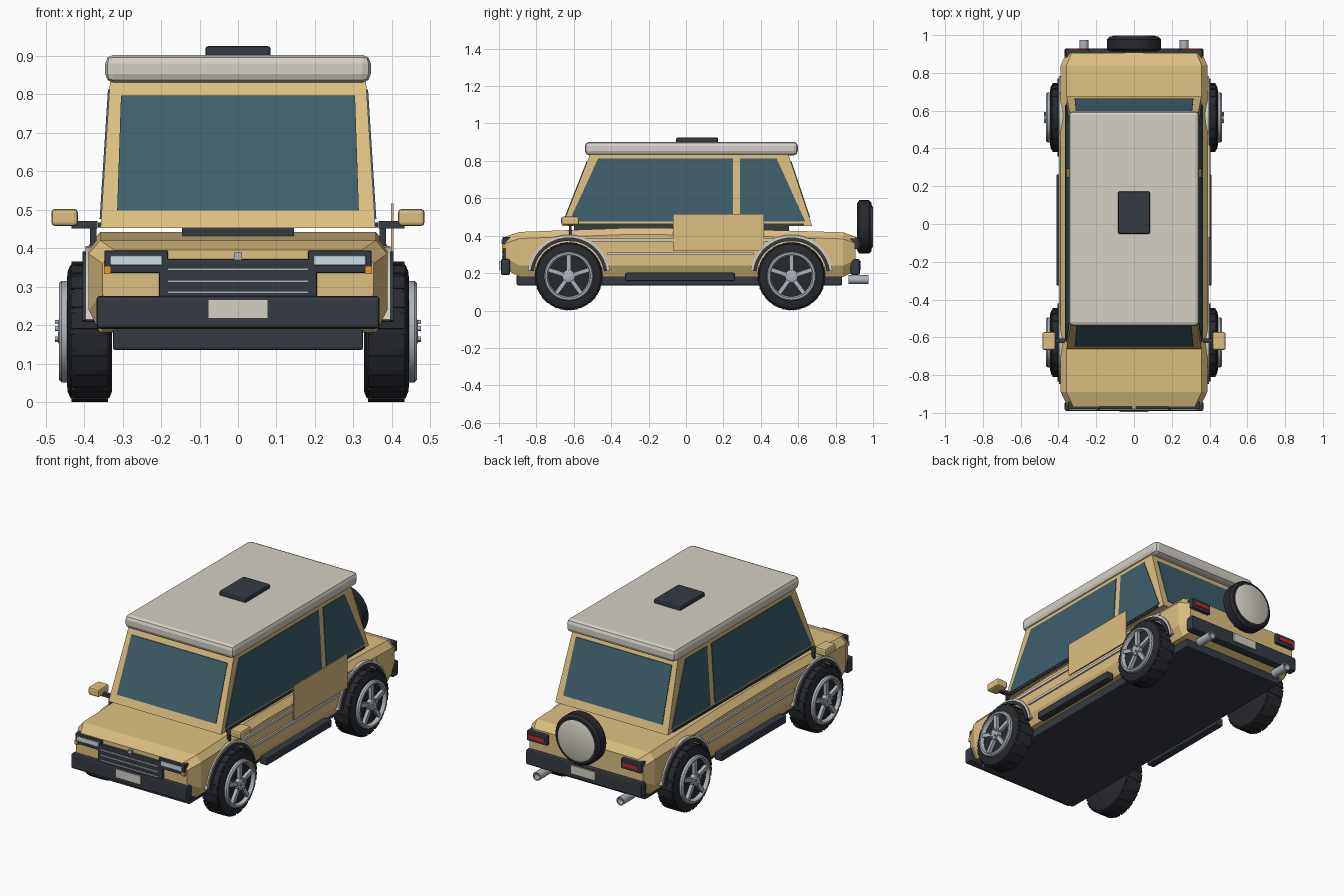
import bpy, bmesh, math
from mathutils import Matrix, Vector

if "Cube" in bpy.data.objects:
    bpy.data.objects.remove(bpy.data.objects["Cube"])

COLOURS = {"tan": (0.72, 0.53, 0.22), "dark": (0.035, 0.042, 0.055), "glass": (0.05, 0.115, 0.15),
           "cream": (0.66, 0.63, 0.56), "metal": (0.42, 0.46, 0.5), "lamp": (0.62, 0.74, 0.8),
           "red": (0.6, 0.02, 0.02), "amber": (0.8, 0.35, 0.03), "rubber": (0.02, 0.022, 0.027)}
MATS = {}
for key, rgb in COLOURS.items():
    MATS[key] = bpy.data.materials.new(key)
    MATS[key].diffuse_color = (*rgb, 1)


def finish(name, bm, colour, smooth=False):
    bmesh.ops.recalc_face_normals(bm, faces=bm.faces)
    me = bpy.data.meshes.new(name)
    bm.to_mesh(me)
    bm.free()
    me.materials.append(MATS[colour])
    if smooth:
        me.shade_smooth()
        me.set_sharp_from_angle(angle=math.radians(35))
    ob = bpy.data.objects.new(name, me)
    bpy.context.collection.objects.link(ob)
    return ob


def add_box(bm, x, y, z, rot=Matrix.Identity(4)):
    size = Matrix.Diagonal((x[1] - x[0], y[1] - y[0], z[1] - z[0], 1))
    mid = Matrix.Translation(((x[0] + x[1]) / 2, (y[0] + y[1]) / 2, (z[0] + z[1]) / 2))
    bmesh.ops.create_cube(bm, size=1, matrix=rot @ mid @ size)


def box(name, x, y, z, colour, bevel=0.0, segs=2):
    bm = bmesh.new()
    add_box(bm, sorted(x), y, z)
    if bevel:
        bmesh.ops.bevel(bm, geom=bm.edges[:], offset=bevel, segments=segs, profile=0.5, affect='EDGES')
    return finish(name, bm, colour)


def loft(name, rings, colour):
    bm = bmesh.new()
    vs = [[bm.verts.new(p) for p in r] for r in rings]
    n = len(vs[0])
    for a, b in zip(vs, vs[1:]):
        for i in range(n):
            bm.faces.new((a[i], a[(i + 1) % n], b[(i + 1) % n], b[i]))
    bm.faces.new(vs[0])
    bm.faces.new(vs[-1][::-1])
    return finish(name, bm, colour)


def slab(name, pts, offset, colour):
    """Thin panel: the outline pushed both ways along offset."""
    off = Vector(offset)
    return loft(name, [[Vector(p) - off for p in pts], [Vector(p) + off for p in pts]], colour)


def lathe(name, profile, centre, colour, axis='X', flip=1, segs=40):
    """Spin (along, radius) points about an axis through centre."""
    bm = bmesh.new()
    rings = []
    for i in range(segs):
        a = 2 * math.pi * i / segs
        ring = []
        for t, r in profile:
            c, s = r * math.cos(a), r * math.sin(a)
            p = (t * flip, c, s) if axis == 'X' else (c, t * flip, s)
            ring.append(bm.verts.new(Vector(p) + Vector(centre)))
        rings.append(ring)
    for i in range(segs):
        a, b = rings[i], rings[(i + 1) % segs]
        for j in range(len(profile) - 1):
            bm.faces.new((a[j], a[j + 1], b[j + 1], b[j]))
    bmesh.ops.remove_doubles(bm, verts=bm.verts, dist=1e-5)
    return finish(name, bm, colour, True)


def arch(name, x, y, r0, r1, colour, segs=20):
    rings = []
    for i in range(segs + 1):
        a = math.radians(8 + 164 * i / segs)
        c, s = math.cos(a), math.sin(a)
        rings.append([(px, y + r * c, 0.183 + r * s) for px, r in
                      ((x[0], r0), (x[1], r0), (x[1], r1), (x[0], r1))])
    loft(name, rings, colour)


# lower body: chamfered cross sections along y
sections = [(-0.965, 0.352, 0.22, 0.395), (-0.89, 0.388, 0.18, 0.42), (-0.3, 0.388, 0.18, 0.442),
            (0.2, 0.388, 0.18, 0.437), (0.84, 0.388, 0.18, 0.418), (0.905, 0.36, 0.21, 0.395)]
rings = []
for y, w, lo, hi in sections:
    half = [(w - 0.03, lo), (w, lo + 0.06), (w, hi - 0.035), (w - 0.03, hi)]
    rings.append([(x, y, z) for x, z in half] + [(-x, y, z) for x, z in half[::-1]])
loft("lower_body", rings, "tan")
box("chassis", (-0.325, 0.325), (-0.905, 0.835), (0.135, 0.19), "dark", 0.006)

# cabin frustum and its windows
Z0, Z1 = 0.452, 0.842


def cab(z):
    t = (z - Z0) / (Z1 - Z0)
    return 0.357 - 0.025 * t, -0.663 + 0.153 * t, 0.675 - 0.13 * t   # half width, front y, rear y


rings = []
for z in (Z0, Z1):
    w, f, r = cab(z)
    rings.append([(-w, f, z), (w, f, z), (w, r, z), (-w, r, z)])
loft("cabin", rings, "tan")
box("cabin_base", (-0.145, 0.145), (-0.6, 0.55), (0.42, 0.456), "dark")
lo, hi = 0.497, 0.797
for name, k in (("windshield", 1), ("rear_window", 2)):
    pts = [(-0.314, cab(lo)[k], lo), (0.314, cab(lo)[k], lo), (0.304, cab(hi)[k], hi), (-0.304, cab(hi)[k], hi)]
    slab(name, pts, (0, 0.004, 0), "glass")
lo, hi = 0.475, 0.812
for s in (-1, 1):
    for name, a, b, c, d in (("front_side_window", -0.625, 0.25, 0.25, -0.47),
                             ("rear_side_window", 0.29, 0.638, 0.485, 0.29)):
        pts = [(s * cab(lo)[0], a, lo), (s * cab(lo)[0], b, lo), (s * cab(hi)[0], c, hi), (s * cab(hi)[0], d, hi)]
        slab(name, pts, (0.004, 0, 0), "glass")
    box("window_sill", (s * 0.35, s * 0.364), (-0.62, 0.63), (0.454, 0.466), "dark")

# roof and hatch
box("roof", (-0.345, 0.345), (-0.54, 0.598), (0.83, 0.902), "cream", 0.022)
box("roof_hatch", (-0.085, 0.085), (-0.053, 0.172), (0.895, 0.925), "dark", 0.008)

# bumpers, grille and plates
box("front_bumper", (-0.368, 0.368), (-0.99, -0.94), (0.19, 0.276), "dark", 0.01)
box("rear_bumper", (-0.368, 0.368), (0.88, 0.93), (0.19, 0.276), "dark", 0.01)
box("front_plate", (-0.078, 0.078), (-0.996, -0.98), (0.217, 0.266), "cream")
box("rear_plate", (-0.078, 0.078), (0.92, 0.936), (0.217, 0.266), "cream")
box("grille", (-0.205, 0.205), (-0.98, -0.94), (0.27, 0.372), "dark", 0.004)
for z in (0.285, 0.314, 0.345):
    box("grille_bar", (-0.183, 0.183), (-0.985, -0.975), (z - 0.003, z + 0.003), "metal")
box("hood_latch", (-0.01, 0.01), (-0.98, -0.955), (0.37, 0.389), "metal")

for s in (-1, 1):
    # lights
    box("headlight_frame", (s * 0.182, s * 0.347), (-0.98, -0.94), (0.335, 0.394), "dark", 0.004)
    box("headlight", (s * 0.196, s * 0.332), (-0.986, -0.97), (0.355, 0.381), "lamp", 0.004)
    box("turn_signal", (s * 0.33, s * 0.348), (-0.984, -0.95), (0.332, 0.354), "amber")
    box("tail_light_frame", (s * 0.235, s * 0.362), (0.88, 0.925), (0.328, 0.386), "dark", 0.004)
    box("tail_light", (s * 0.25, s * 0.348), (0.915, 0.93), (0.346, 0.366), "red")
    # exhaust
    lathe("exhaust", [(0.87, 0), (0.87, 0.024), (0.975, 0.024), (0.975, 0.018), (0.94, 0.018), (0.94, 0)],
          (s * 0.265, 0, 0.165), "metal", 'Y', segs=20)
    # mirror
    box("mirror", (s * 0.416, s * 0.485), (-0.667, -0.572), (0.457, 0.502), "tan", 0.01)
    box("mirror_arm", (s * 0.365, s * 0.432), (-0.63, -0.607), (0.451, 0.47), "dark")
    box("mirror_stalk", (s * 0.368, s * 0.385), (-0.625, -0.612), (0.385, 0.455), "dark")
    # side trim and step
    box("running_board", (s * 0.365, s * 0.411), (-0.325, 0.262), (0.158, 0.202), "dark", 0.006)
    box("upper_trim", (s * 0.38, s * 0.397), (-0.62, 0.69), (0.368, 0.384), "cream")
    box("lower_trim", (s * 0.38, s * 0.397), (-0.42, 0.36), (0.296, 0.311), "cream")

    # wheels, right and left
    for y in (-0.627, 0.564):
        c = (0, y, 0.183)
        arch("wheel_arch", (s * 0.35, s * 0.404), y, 0.19, 0.208, "dark")
        arch("arch_trim", (s * 0.375, s * 0.396), y, 0.208, 0.222, "cream")
        lathe("tire", [(0.327, 0), (0.327, 0.155), (0.334, 0.172), (0.347, 0.18), (0.423, 0.18),
                       (0.436, 0.172), (0.443, 0.155), (0.445, 0.125), (0.44, 0.12), (0.44, 0)], c, "rubber", flip=s)
        lathe("rim", [(0.44, 0.132), (0.458, 0.132), (0.465, 0.126), (0.465, 0.116), (0.445, 0.108)],
              c, "metal", flip=s)
        lathe("hub", [(0.44, 0), (0.44, 0.034), (0.464, 0.034), (0.468, 0.028), (0.468, 0)], c, "metal", flip=s, segs=20)
        parts = {"tread": bmesh.new(), "spokes": bmesh.new(), "bolts": bmesh.new()}
        at = Matrix.Translation(c)
        for i in range(20):
            add_box(parts["tread"], sorted((s * 0.338, s * 0.432)), (-0.021, 0.021), (0.17, 0.1815),
                    at @ Matrix.Rotation(math.tau * i / 20 + math.pi / 20, 4, 'X'))
        for i in range(5):
            rot = at @ Matrix.Rotation(math.tau * i / 5, 4, 'X')
            add_box(parts["spokes"], sorted((s * 0.44, s * 0.459)), (-0.011, 0.011), (0.02, 0.118), rot)
            add_box(parts["bolts"], sorted((s * 0.46, s * 0.476)), (-0.005, 0.005), (0.02, 0.03), rot)
        for name, colour in (("tread", "rubber"), ("spokes", "metal"), ("bolts", "metal")):
            finish(name, parts[name], colour)

# loose door panel on the right side only
box("door_panel", (0.398, 0.404), (-0.07, 0.416), (0.322, 0.516), "tan")
box("door_panel_mount", (0.38, 0.399), (0.0, 0.35), (0.33, 0.36), "tan")

# spare wheel
c = (0, 0, 0.447)
lathe("spare_tire", [(0.914, 0), (0.914, 0.125), (0.926, 0.143), (0.978, 0.143), (0.992, 0.13), (0.992, 0)],
      c, "rubber", 'Y')
lathe("spare_cover", [(0.985, 0.116), (0.994, 0.116), (0.999, 0.106), (0.999, 0)], c, "cream", 'Y')
box("spare_mount", (-0.05, 0.05), (0.87, 0.92), (0.33, 0.39), "dark")

for m in bpy.data.materials:
    if m.users and not m.is_grease_pencil:
        m.use_nodes = True
        m.node_tree.nodes["Principled BSDF"].inputs["Base Color"].default_value = m.diffuse_color
